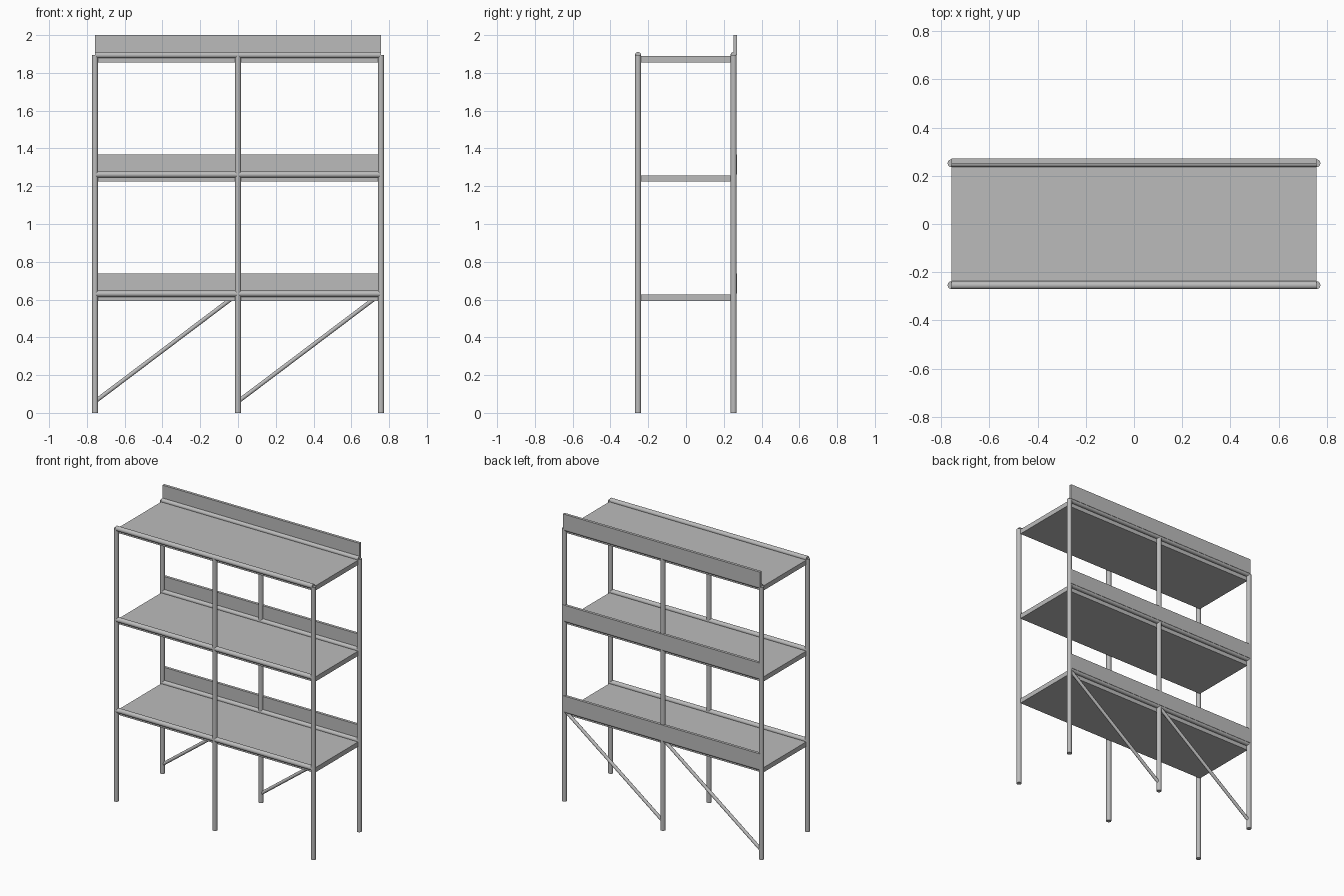
import bpy
from mathutils import Vector

cube = bpy.data.objects.get("Cube")
if cube:
    bpy.data.objects.remove(cube, do_unlink=True)

steel = bpy.data.materials.new("grey_steel")
steel.use_nodes = True
grey = (0.5, 0.5, 0.5, 1)
steel.diffuse_color = grey
steel.node_tree.nodes["Principled BSDF"].inputs["Base Color"].default_value = grey


def tube(name, start, end, radius):
    a, b = Vector(start), Vector(end)
    axis = b - a
    bpy.ops.mesh.primitive_cylinder_add(
        vertices=16, radius=radius, depth=axis.length, location=(a + b) / 2,
        rotation=axis.to_track_quat("Z", "Y").to_euler())
    obj = bpy.context.object
    obj.name = name
    obj.data.materials.append(steel)
    bpy.ops.object.shade_smooth_by_angle()


def box(name, low, high):
    a, b = Vector(low), Vector(high)
    bpy.ops.mesh.primitive_cube_add(size=1, location=(a + b) / 2)
    obj = bpy.context.object
    obj.name = name
    obj.scale = b - a
    bpy.ops.object.transform_apply(location=False, rotation=False, scale=True)
    obj.data.materials.append(steel)


half = 0.757
rows = {"front": -0.254, "back": 0.252}
columns = {"right": -half, "middle": 0, "left": half}
levels = {"lower": 0.631, "centre": 1.262, "upper": 1.894}
radius = 0.0165

# Upright posts
for row, y in rows.items():
    for column, x in columns.items():
        tube(f"{row}_{column}_post", (x, y, 0), (x, y, levels["upper"]), radius)

# Shelf decks with long rails and rear toe boards
for level, z in levels.items():
    box(f"{level}_deck", (-half, -0.24, z - 0.038), (half, 0.238, z - 0.005))
    for row, y in rows.items():
        tube(f"{level}_{row}_rail", (-half, y, z), (half, y, z), radius)
    box(f"{level}_toe_board", (-half, rows["back"], z), (half, 0.271, z + 0.106))

# Diagonal braces in the rear lower bays
for side, x in (("right", -half), ("left", 0)):
    tube(f"{side}_brace", (x, rows["back"], 0.06),
         (x + half, rows["back"], levels["lower"]), 0.011)
